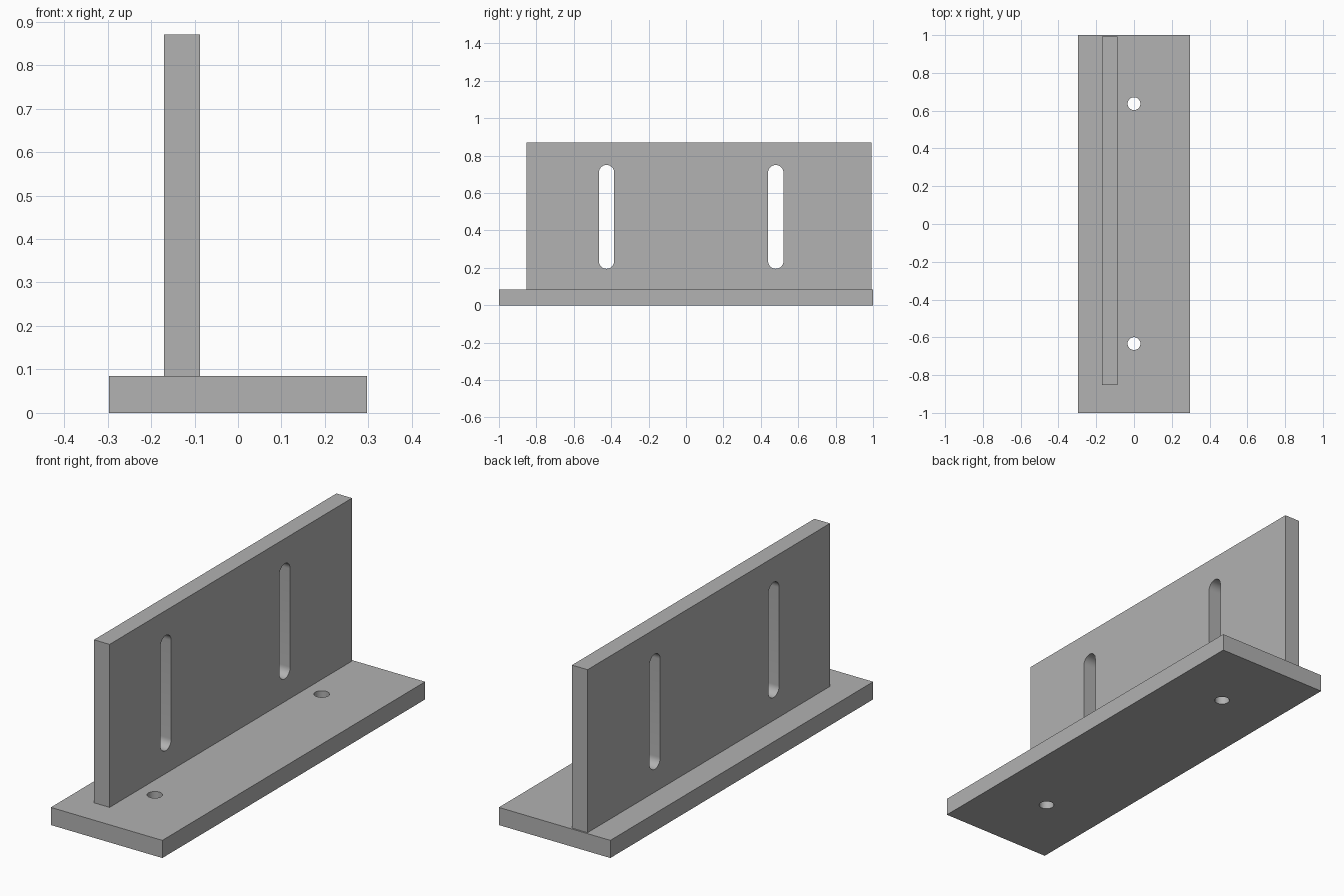
import bpy
import bmesh
from math import cos, sin, pi
from mathutils import Vector

cube = bpy.data.objects.get("Cube")
if cube:
    bpy.data.objects.remove(cube, do_unlink=True)

grey = bpy.data.materials.new("plain_grey")
grey.use_nodes = True
colour = (0.445, 0.445, 0.445, 1)
grey.diffuse_color = colour
grey.node_tree.nodes["Principled BSDF"].inputs["Base Color"].default_value = colour


def make_prism(name, outline, depth):
    """Extrude a closed outline of points along the depth vector."""
    bm = bmesh.new()
    face = bm.faces.new([bm.verts.new(p) for p in outline])
    top = bmesh.ops.extrude_face_region(bm, geom=[face])["geom"]
    moved = [v for v in top if isinstance(v, bmesh.types.BMVert)]
    bmesh.ops.translate(bm, verts=moved, vec=depth)
    bmesh.ops.recalc_face_normals(bm, faces=bm.faces)
    mesh = bpy.data.meshes.new(name)
    bm.to_mesh(mesh)
    bm.free()
    mesh.materials.append(grey)
    obj = bpy.data.objects.new(name, mesh)
    bpy.context.collection.objects.link(obj)
    return obj


def make_box(name, low, high):
    (x0, y0, z0), (x1, y1, z1) = low, high
    outline = [(x0, y0, z0), (x1, y0, z0), (x1, y1, z0), (x0, y1, z0)]
    return make_prism(name, outline, Vector((0, 0, z1 - z0)))


def cut(obj, cutter):
    """Subtract the cutter and remove it afterwards."""
    cutter.hide_render = True
    bpy.context.view_layer.objects.active = obj
    mod = obj.modifiers.new("cut", "BOOLEAN")
    mod.operation = "DIFFERENCE"
    mod.solver = "EXACT"
    mod.object = cutter
    bpy.ops.object.modifier_apply(modifier=mod.name)
    bpy.data.objects.remove(cutter, do_unlink=True)


# Base plate with two round screw holes
base_top = 0.085
base = make_box("base_plate", (-0.297, -1, 0), (0.297, 1, base_top))
SIDES = 32
for y in (-0.633, 0.637):
    ring = [(0.034 * cos(2 * pi * i / SIDES), y + 0.034 * sin(2 * pi * i / SIDES), -0.1)
            for i in range(SIDES)]
    cut(base, make_prism("hole_cutter", ring, Vector((0, 0, 0.4))))

# Upright plate with two round-ended slots
upright = make_box("upright_plate", (-0.17, -0.853, base_top), (-0.087, 0.992, 0.87))
r, slot_low, slot_high = 0.041, 0.195, 0.75
HALF = 16
for y in (-0.425, 0.48):
    arc = [(r * cos(pi * i / HALF), r * sin(pi * i / HALF)) for i in range(HALF + 1)]
    slot = [(-0.4, y + a, slot_high - r + b) for a, b in arc]
    slot += [(-0.4, y - a, slot_low + r - b) for a, b in arc]
    cut(upright, make_prism("slot_cutter", slot, Vector((0.6, 0, 0))))

# Smooth hole walls, sharp plate edges
for obj in (base, upright):
    bpy.ops.object.select_all(action="DESELECT")
    obj.select_set(True)
    bpy.context.view_layer.objects.active = obj
    bpy.ops.object.shade_smooth_by_angle(angle=pi / 6)
